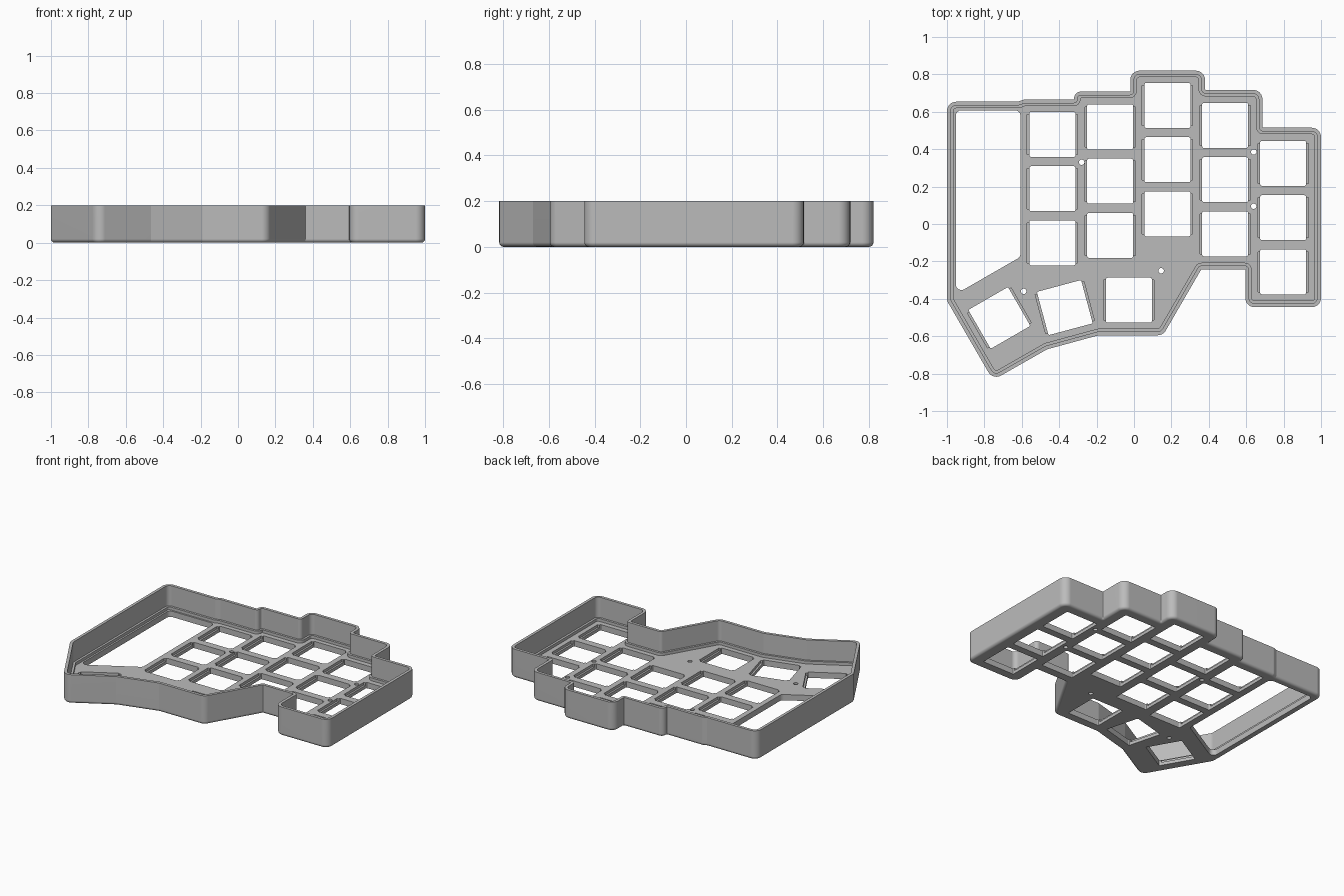
import bpy, bmesh, math
from mathutils import Vector, Matrix

if "Cube" in bpy.data.objects:
    bpy.data.objects.remove(bpy.data.objects["Cube"])

FLOOR, LEDGE, HEIGHT = 0.04, 0.06, 0.2
FILLET = 0.02

grey = bpy.data.materials.new("case_grey")
grey.use_nodes = True
grey.diffuse_color = (0.5, 0.5, 0.5, 1)
grey.node_tree.nodes["Principled BSDF"].inputs["Base Color"].default_value = (0.5, 0.5, 0.5, 1)


def rounded(points, radius, inset=0.0, steps=6):
    """Counter-clockwise outline moved inward, every corner turned into an arc."""
    pts = [Vector(p) for p in points]
    result = []
    for i, p in enumerate(pts):
        into, out = p - pts[i - 1], pts[(i + 1) % len(pts)] - p
        size = min(radius, 0.8 * min(into.length, out.length))
        a, b = into.normalized(), out.normalized()
        na, nb = Vector((-a.y, a.x)), Vector((-b.y, b.x))
        corner = p + (na + nb) * inset / (1 + na.dot(nb))
        turn = math.atan2(a.x * b.y - a.y * b.x, a.dot(b))
        side = 1 if turn > 0 else -1
        r = max(0.002, size - inset) if side > 0 else 0.004 + inset
        start = corner - a * r * math.tan(abs(turn) / 2)
        centre = start + na * r * side
        for k in range(steps + 1):
            result.append(centre + Matrix.Rotation(turn * k / steps, 2) @ (start - centre))
    return result


def loft(bm, rings):
    """Skin a stack of (outline, height) rings and cap both ends."""
    loops = [[bm.verts.new((p.x, p.y, z)) for p in line] for line, z in rings]
    n = len(loops[0])
    for low, high in zip(loops, loops[1:]):
        for i in range(n):
            j = (i + 1) % n
            bm.faces.new((low[i], low[j], high[j], high[i]))
    bm.faces.new(loops[0][::-1])
    bm.faces.new(loops[-1])


def make_object(name, bm):
    bmesh.ops.recalc_face_normals(bm, faces=bm.faces)
    mesh = bpy.data.meshes.new(name)
    bm.to_mesh(mesh)
    bm.free()
    mesh.materials.append(grey)
    obj = bpy.data.objects.new(name, mesh)
    bpy.context.collection.objects.link(obj)
    return obj


def rectangle(x, y, width, depth, degrees=0):
    turn = Matrix.Rotation(math.radians(degrees), 2)
    return [Vector((x, y)) + turn @ Vector((sx * width / 2, sy * depth / 2))
            for sx, sy in ((-1, -1), (1, -1), (1, 1), (-1, 1))]


# Stepped outline of the tray
outline = [
    (-1, -0.41), (-0.754, -0.835), (-0.465, -0.67), (-0.19, -0.595),
    (0.155, -0.595), (0.36, -0.242), (0.595, -0.242), (0.595, -0.445),
    (1, -0.445), (1, 0.515), (0.687, 0.515), (0.687, 0.717),
    (0.38, 0.717), (0.38, 0.82), (-0.02, 0.82), (-0.02, 0.708),
    (-0.32, 0.708), (-0.32, 0.665), (-0.59, 0.665), (-0.62, 0.654), (-1, 0.654)]

# Tray profile as (inset, height): rounded bottom edge, thin wall, ledge, floor
profile = []
for k in range(6):
    angle = math.pi / 2 * k / 5
    profile.append((FILLET * (1 - math.sin(angle)), FILLET * (1 - math.cos(angle))))
profile += [(0, HEIGHT), (0.02, HEIGHT), (0.02, LEDGE), (0.035, LEDGE), (0.035, FLOOR)]
bm = bmesh.new()
loft(bm, [(rounded(outline, 0.05, inset), z) for inset, z in profile])
case = make_object("keyboard_case", bm)

# Key positions: five columns of three, plus three thumb keys
keys = []
for x, top in ((-0.436, 0.479), (-0.128, 0.519), (0.179, 0.634), (0.487, 0.527), (0.797, 0.324)):
    keys += [(x, top - 0.29 * row, 0) for row in range(3)]
keys += [(-0.027, -0.407, 0), (-0.37, -0.447, 15), (-0.72, -0.502, 30)]

# Openings through the floor
bm = bmesh.new()


def cut_through(line):
    loft(bm, [(line, -0.05), (line, 0.1)])


for x, y, angle in keys:
    cut_through(rounded(rectangle(x, y, 0.245, 0.24, angle), 0.008, steps=3))
window = [(-0.953, 0.608), (-0.953, -0.375), (-0.607, -0.176), (-0.607, 0.608)]
cut_through(rounded(window, 0.03))
for x, y in ((-0.28, 0.33), (0.64, 0.385), (0.64, 0.095), (0.145, -0.25), (-0.59, -0.36)):
    cut_through([Vector((x + 0.0145 * math.cos(t * math.pi / 10),
                         y + 0.0145 * math.sin(t * math.pi / 10))) for t in range(20)])
through_cutter = make_object("through_cutter", bm)

# Shallow clip pockets on both sides of each key opening
bm = bmesh.new()
for x, y, angle in keys:
    line = rectangle(x, y, 0.27, 0.215, angle)
    loft(bm, [(line, 0.022), (line, 0.1)])
pocket_cutter = make_object("pocket_cutter", bm)

# Cut and tidy
bpy.ops.object.select_all(action="DESELECT")
case.select_set(True)
bpy.context.view_layer.objects.active = case
for cutter in (through_cutter, pocket_cutter):
    cutter.hide_render = True
    mod = case.modifiers.new("cut", "BOOLEAN")
    mod.operation, mod.solver, mod.object = "DIFFERENCE", "EXACT", cutter
    bpy.ops.object.modifier_apply(modifier=mod.name)
    bpy.data.objects.remove(cutter)
bpy.ops.object.shade_smooth_by_angle(angle=math.radians(30))
weighted = case.modifiers.new("even_shading", "WEIGHTED_NORMAL")
weighted.keep_sharp = True
